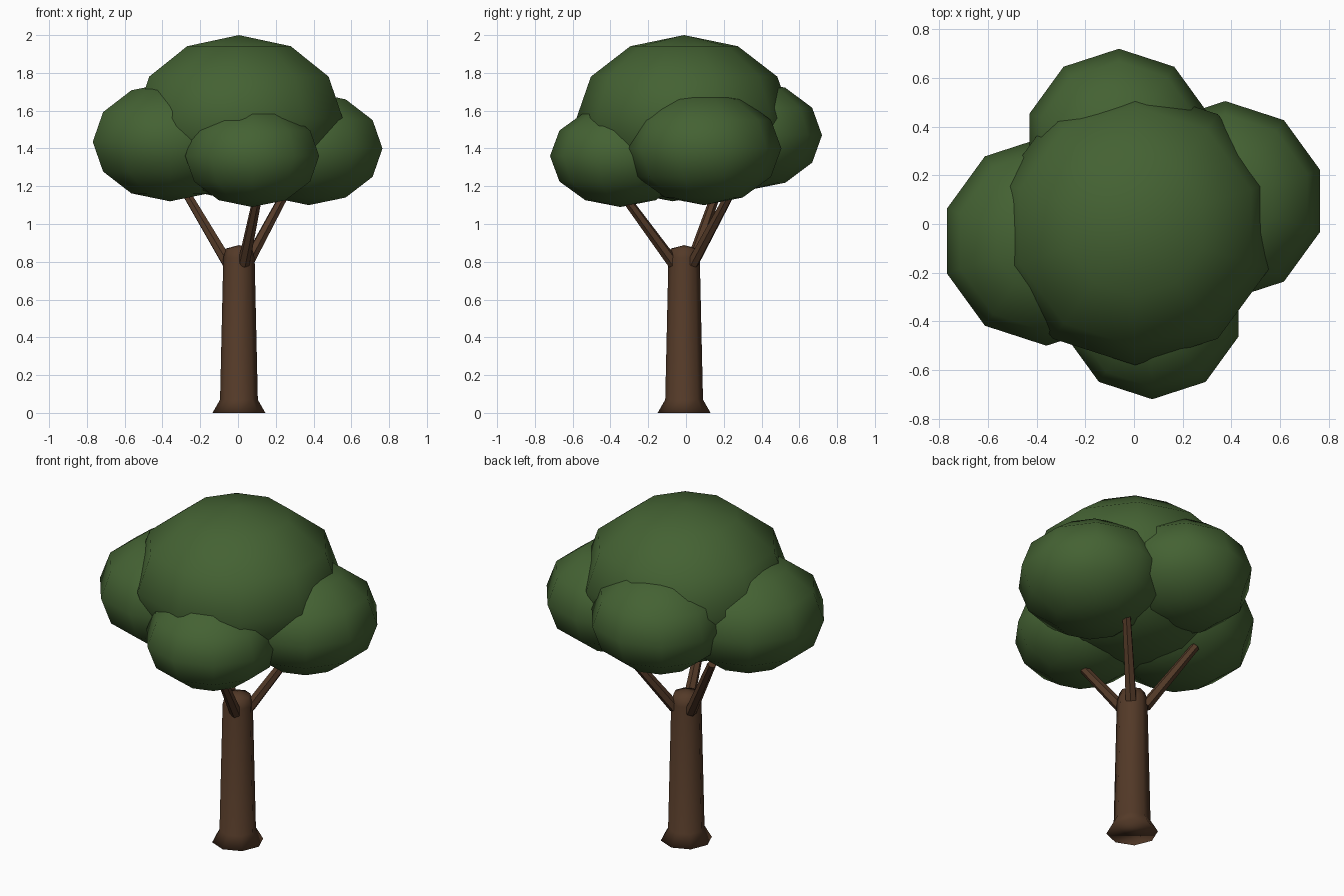
import bpy, bmesh, math
from mathutils import Vector

if "Cube" in bpy.data.objects:
    bpy.data.objects.remove(bpy.data.objects["Cube"])


def material(name, rgb):
    m = bpy.data.materials.new(name)
    m.diffuse_color = (*rgb, 1.0)
    m.use_nodes = True
    m.node_tree.nodes["Principled BSDF"].inputs["Base Color"].default_value = m.diffuse_color
    return m


BARK = material("bark brown", (0.088, 0.042, 0.021))
LEAF = material("leaf green", (0.058, 0.122, 0.033))


def finish(name, bm, mat, smooth):
    bmesh.ops.recalc_face_normals(bm, faces=bm.faces)
    for f in bm.faces:
        f.smooth = smooth
    me = bpy.data.meshes.new(name)
    bm.to_mesh(me)
    bm.free()
    me.materials.append(mat)
    ob = bpy.data.objects.new(name, me)
    bpy.context.collection.objects.link(ob)
    return ob


# Trunk: eight-sided profile with flared foot and shallow domed top
CX, CY = 0.005, -0.01
bm = bmesh.new()
rings = []
for r, z in [(0.14, 0), (0.10, 0.07), (0.083, 0.82), (0.07, 0.87)]:
    rings.append([bm.verts.new((CX + r * math.cos(i * math.pi / 4),
                                CY + r * math.sin(i * math.pi / 4), z))
                  for i in range(8)])
tip = bm.verts.new((CX, CY, 0.888))
for i in range(8):
    j = (i + 1) % 8
    for a, b in zip(rings, rings[1:]):
        bm.faces.new((a[i], a[j], b[j], b[i]))
    bm.faces.new((rings[-1][i], rings[-1][j], tip))
bm.faces.new(rings[0][::-1])
finish("trunk", bm, BARK, True)

# Branches: tapered six-sided rods from the trunk top into the crown
BRANCHES = {
    "front_branch": ((0.03, -0.065, 0.79), (0.105, -0.33, 1.15)),
    "right_branch": ((0.05, 0.035, 0.79), (0.265, 0.25, 1.19)),
    "left_branch": ((-0.053, 0.03, 0.79), (-0.29, 0.17, 1.19)),
}
for name, (a, b) in BRANCHES.items():
    a, b = Vector(a), Vector(b)
    bm = bmesh.new()
    bmesh.ops.create_cone(bm, cap_ends=True, segments=6, radius1=0.032,
                          radius2=0.024, depth=(b - a).length)
    ob = finish(name, bm, BARK, False)
    ob.location = (a + b) / 2
    ob.rotation_mode = 'QUATERNION'
    ob.rotation_quaternion = (b - a).to_track_quat('Z', 'Y')

# Crown: flattened low-poly spheres (centre, radius in x, y, z)
CROWN = {
    "top_foliage": ((0.005, -0.01, 1.56), (0.577, 0.57, 0.44)),
    "left_foliage": ((-0.36, -0.07, 1.435), (0.43, 0.43, 0.315)),
    "right_foliage": ((0.375, 0.095, 1.40), (0.41, 0.41, 0.30)),
    "front_foliage": ((0.075, -0.347, 1.36), (0.373, 0.373, 0.27)),
    "back_foliage": ((-0.062, 0.333, 1.47), (0.387, 0.387, 0.29)),
}
for name, (centre, radii) in CROWN.items():
    bm = bmesh.new()
    bmesh.ops.create_uvsphere(bm, u_segments=10, v_segments=6, radius=1)
    bmesh.ops.scale(bm, vec=radii, verts=bm.verts)
    ob = finish(name, bm, LEAF, True)
    ob.location = centre
